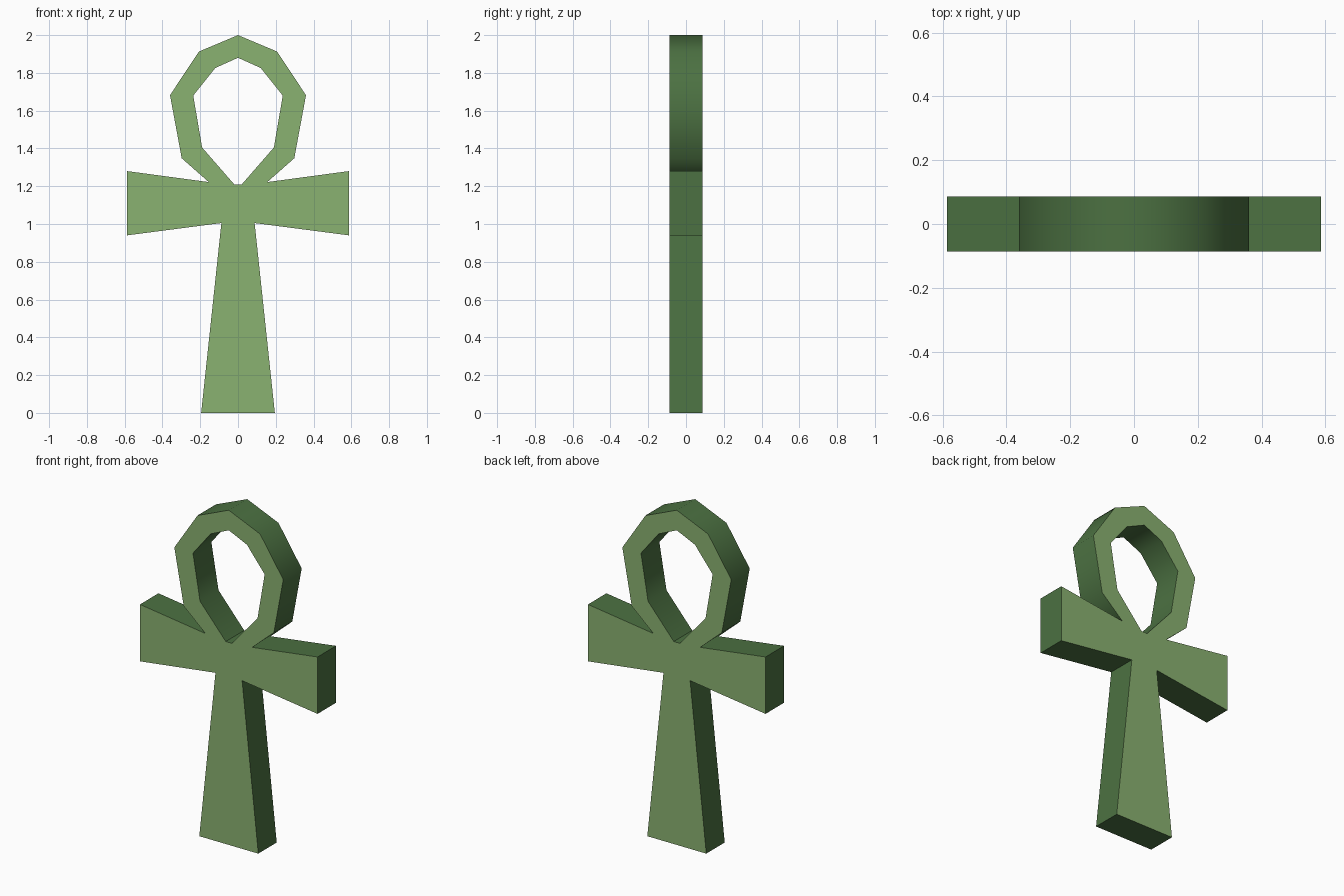
import bpy, bmesh, math

if "Cube" in bpy.data.objects:
    bpy.data.objects.remove(bpy.data.objects["Cube"])

DEPTH = 0.087  # half thickness


def material(name, rgb):
    m = bpy.data.materials.new(name)
    m.diffuse_color = (*rgb, 1)
    m.use_nodes = True
    m.node_tree.nodes["Principled BSDF"].inputs["Base Color"].default_value = m.diffuse_color
    return m


FACE = material("light_green", (0.254, 0.445, 0.165))
SIDE = material("dark_green", (0.072, 0.165, 0.054))


def mirrored(half):
    """Close a right-hand profile (x, z) by adding its left-hand mirror."""
    return half + [(-x, z) for x, z in reversed(half) if x > 0]


def slab(name, polygons, smooth_angle=0):
    """Extrude flat x-z polygons through y; light front/back, dark sides."""
    bm = bmesh.new()
    for poly in polygons:
        bm.faces.new([bm.verts.new((x, -DEPTH, z)) for x, z in poly])
    bmesh.ops.remove_doubles(bm, verts=bm.verts, dist=1e-5)
    bmesh.ops.recalc_face_normals(bm, faces=bm.faces)
    ext = bmesh.ops.extrude_face_region(bm, geom=bm.faces[:], use_keep_orig=True)
    for v in ext["geom"]:
        if isinstance(v, bmesh.types.BMVert):
            v.co.y = DEPTH
    bmesh.ops.recalc_face_normals(bm, faces=bm.faces)
    bm.normal_update()
    for f in bm.faces:
        f.material_index = 0 if abs(f.normal.y) > 0.5 else 1
        f.smooth = smooth_angle > 0
    for e in bm.edges:
        if len(e.link_faces) == 2:
            e.smooth = e.calc_face_angle() < math.radians(smooth_angle)
    mesh = bpy.data.meshes.new(name)
    bm.to_mesh(mesh)
    bm.free()
    mesh.materials.append(FACE)
    mesh.materials.append(SIDE)
    obj = bpy.data.objects.new(name, mesh)
    bpy.context.collection.objects.link(obj)
    return obj


# Flared stem and crossbar as one body
slab("cross_body", [mirrored([
    (0.195, 0), (0.088, 1.005), (0.587, 0.94), (0.587, 1.28),
    (0.155, 1.222), (0.02, 1.21)])])

# Faceted loop standing on the crossbar
outer = mirrored([(0.155, 1.222), (0.298, 1.348), (0.36, 1.682), (0.207, 1.913), (0, 2.0)])
inner = mirrored([(0.02, 1.21), (0.19, 1.405), (0.237, 1.68), (0.12, 1.826), (0, 1.88)])
slab("loop", [[outer[i], outer[i + 1], inner[i + 1], inner[i]]
              for i in range(len(outer) - 1)], smooth_angle=60)
